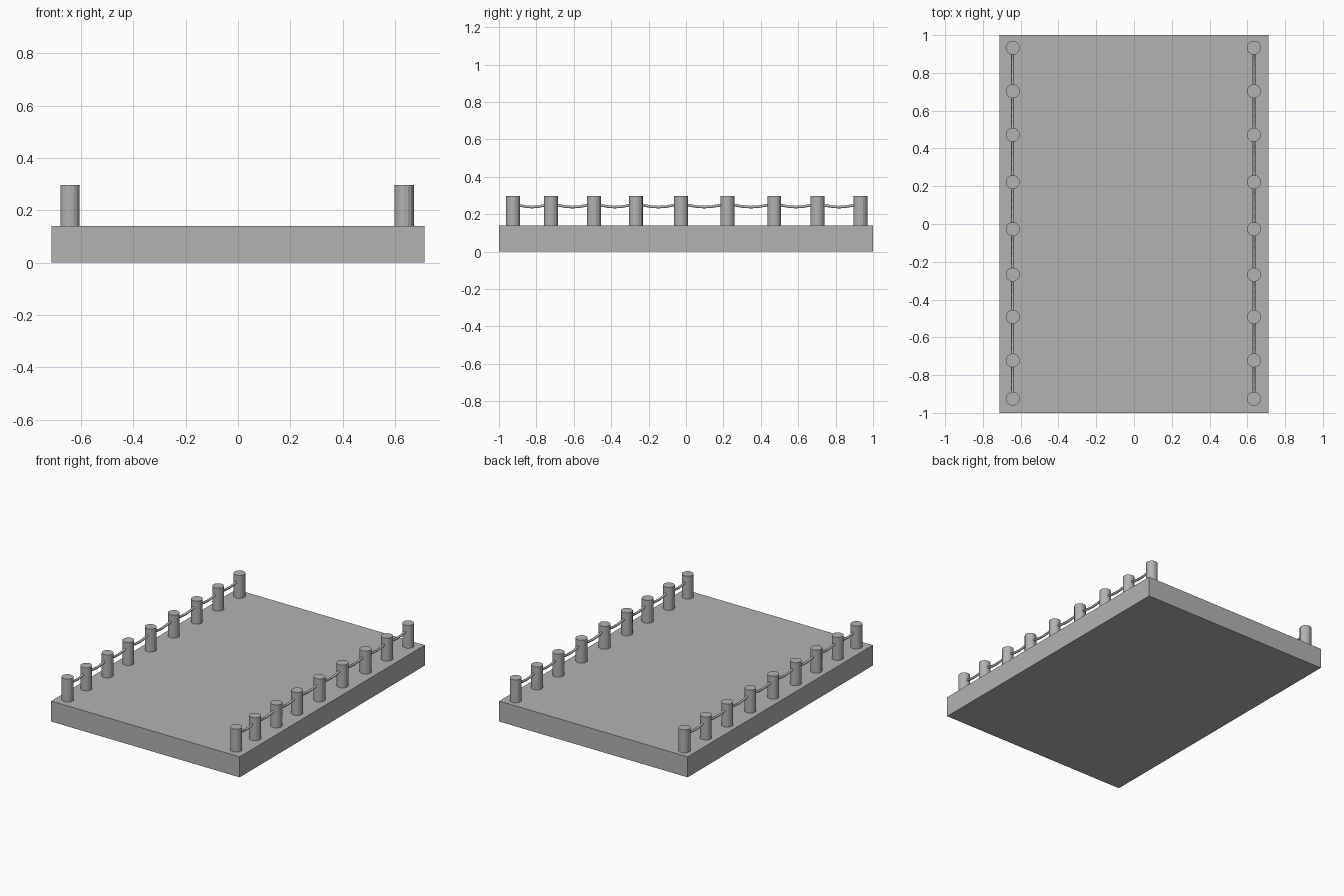
import bpy
import math

cube = bpy.data.objects.get("Cube")
if cube:
    bpy.data.objects.remove(cube, do_unlink=True)

# Single material
grey = bpy.data.materials.new("plain grey")
grey.use_nodes = True
colour = (0.45, 0.45, 0.45, 1)
grey.diffuse_color = colour
grey.node_tree.nodes["Principled BSDF"].inputs["Base Color"].default_value = colour

DECK_TOP = 0.14
POST_TOP = 0.297
POST_RADIUS = 0.037
POST_YS = [-0.925, -0.722, -0.492, -0.268, -0.027, 0.222, 0.472, 0.703, 0.933]


def finish(obj, name):
    obj.name = name
    obj.data.materials.append(grey)
    return obj


def add_post(x, y, name):
    bpy.ops.mesh.primitive_cylinder_add(
        vertices=16, radius=POST_RADIUS, depth=POST_TOP - DECK_TOP,
        location=(x, y, (POST_TOP + DECK_TOP) / 2))
    finish(bpy.context.object, name)


def add_rope(x, y0, y1, name):
    # Shallow sag between two neighbouring posts
    curve = bpy.data.curves.new(name, "CURVE")
    curve.dimensions = "3D"
    curve.bevel_depth = 0.008
    curve.bevel_resolution = 1
    spline = curve.splines.new("POLY")
    steps = 6
    spline.points.add(steps)
    for i, point in enumerate(spline.points):
        t = i / steps
        z = 0.257 - 0.019 * math.sin(math.pi * t)
        point.co = (x, y0 + (y1 - y0) * t, z, 1)
    obj = bpy.data.objects.new(name, curve)
    bpy.context.collection.objects.link(obj)
    finish(obj, name)


# Deck slab
bpy.ops.mesh.primitive_cube_add(size=1, location=(0, 0, DECK_TOP / 2))
deck = finish(bpy.context.object, "deck")
deck.scale = (1.426, 2, DECK_TOP)

# Rows of posts with ropes along both long edges
for side, x in (("right", -0.642), ("left", 0.635)):
    for i, y in enumerate(POST_YS):
        add_post(x, y, f"{side}_post_{i + 1}")
    for i, (y0, y1) in enumerate(zip(POST_YS, POST_YS[1:])):
        add_rope(x, y0, y1, f"{side}_rope_{i + 1}")
